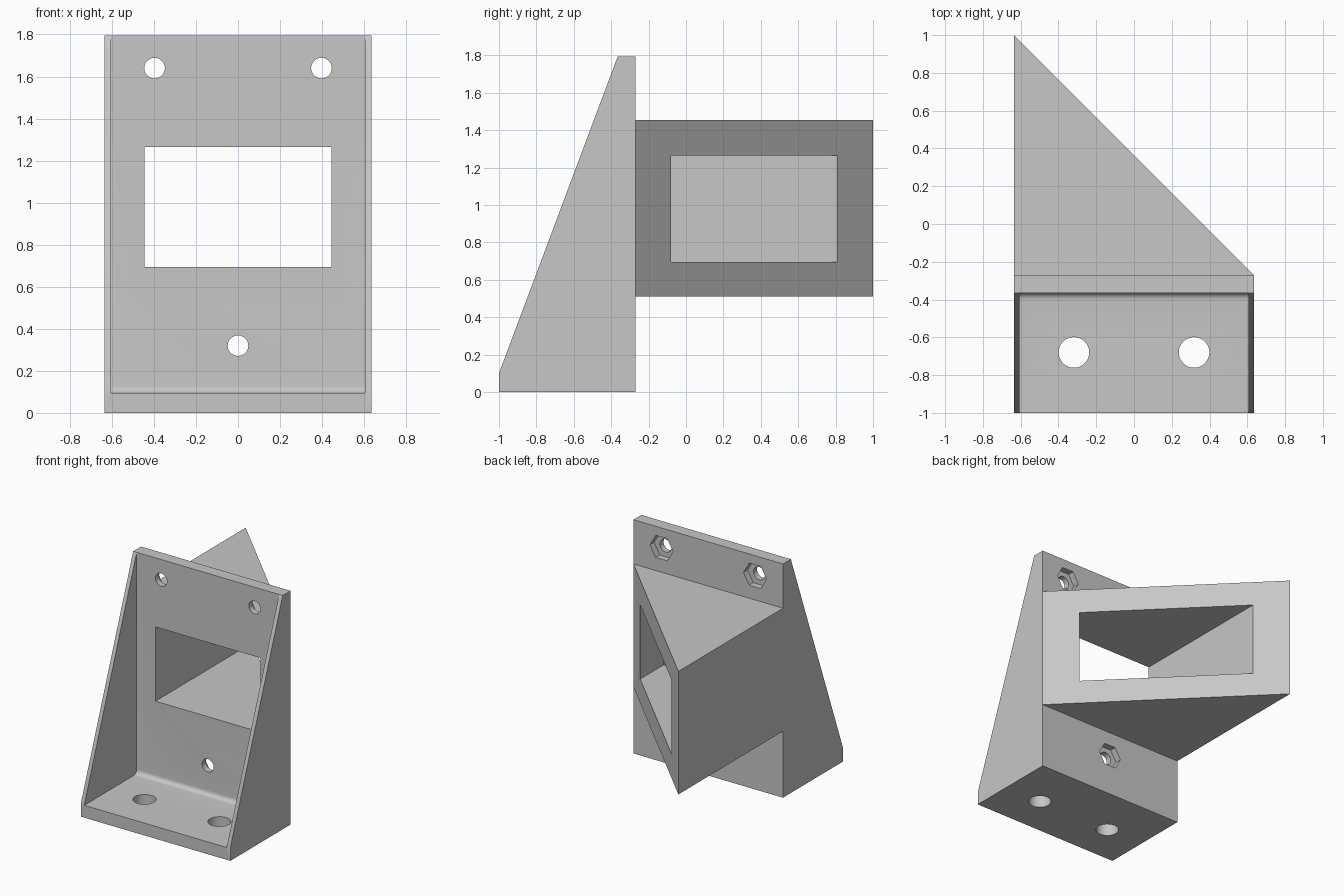
import bpy, bmesh
from math import pi, sin, cos
from mathutils import Matrix

if "Cube" in bpy.data.objects:
    bpy.data.objects.remove(bpy.data.objects["Cube"], do_unlink=True)

grey = bpy.data.materials.new("plain grey")
grey.use_nodes = True
colour = (0.57, 0.57, 0.57, 1)
grey.diffuse_color = colour
grey.node_tree.nodes["Principled BSDF"].inputs["Base Color"].default_value = colour

HALF, TOP = 0.635, 1.795           # half width, height
BACK, PLATE = -0.27, -0.365        # rear and front of the upright plate
WALL, FLOOR = 0.03, 0.095          # side wall and base thickness


def make(name, bm):
    bmesh.ops.recalc_face_normals(bm, faces=bm.faces)
    mesh = bpy.data.meshes.new(name)
    bm.to_mesh(mesh)
    bm.free()
    obj = bpy.data.objects.new(name, mesh)
    bpy.context.collection.objects.link(obj)
    mesh.materials.append(grey)
    return obj


def prism(name, points, offset):
    """Extrude a closed loop of 3D points by an offset."""
    bm = bmesh.new()
    face = bm.faces.new([bm.verts.new(p) for p in points])
    moved = bmesh.ops.extrude_face_region(bm, geom=[face])["geom"]
    verts = [v for v in moved if isinstance(v, bmesh.types.BMVert)]
    bmesh.ops.translate(bm, verts=verts, vec=offset)
    return make(name, bm)


def rod(name, centre, radius, length, axis, sides=48):
    bm = bmesh.new()
    turn = Matrix.Rotation(pi / 2, 4, 'X') if axis == 'Y' else Matrix()
    bmesh.ops.create_cone(bm, cap_ends=True, segments=sides, radius1=radius,
                          radius2=radius, depth=length,
                          matrix=Matrix.Translation(centre) @ turn)
    return make(name, bm)


def combine(target, other, operation):
    mod = target.modifiers.new(operation.lower(), 'BOOLEAN')
    mod.operation, mod.solver, mod.object = operation, 'EXACT', other
    bpy.context.view_layer.objects.active = target
    bpy.ops.object.modifier_apply(modifier=mod.name)
    bpy.data.objects.remove(other, do_unlink=True)


# Bracket body with sloping sides
profile = [(-1, 0), (BACK, 0), (BACK, TOP), (PLATE, TOP), (-1, 0.1)]
bracket = prism("mounting_bracket", [(-HALF, y, z) for y, z in profile], (2 * HALF, 0, 0))

# Hollow between the side walls, with a rounded inner corner
r = 0.035
arc = [(PLATE - r + r * sin(a), FLOOR + r - r * cos(a))
       for a in (i * pi / 16 for i in range(9))]
hollow = [(-1.2, FLOOR)] + arc + [(PLATE, 2), (-1.2, 2)]
inner = HALF - WALL
combine(bracket, prism("hollow_cutter", [(-inner, y, z) for y, z in hollow],
                       (2 * inner, 0, 0)), 'DIFFERENCE')

# Diagonal wedge on the back
plan = [(-HALF, 1), (-HALF, BACK - 0.05), (HALF, BACK - 0.05), (HALF, BACK)]
combine(bracket, prism("wedge", [(x, y, 0.51) for x, y in plan], (0, 0, 0.945)), 'UNION')

# Window through plate and wedge
w = 0.445
window = [(-w, 0.695), (w, 0.695), (w, 1.265), (-w, 1.265)]
combine(bracket, prism("window_cutter", [(x, -0.5, z) for x, z in window],
                       (0, 2, 0)), 'DIFFERENCE')

# Screw holes with hexagonal nut recesses at the back
for x, z in ((-0.397, 1.64), (0.397, 1.64), (0, 0.32)):
    combine(bracket, rod("screw_cutter", (x, PLATE, z), 0.049, 0.4, 'Y'), 'DIFFERENCE')
    nut = rod("nut_cutter", (x, BACK, z), 0.098, 0.1, 'Y', 6)
    # Points of the hexagon lie sideways
    nut.data.transform(Matrix.Translation((x, BACK, z)) @ Matrix.Rotation(pi / 6, 4, 'Y')
                       @ Matrix.Translation((-x, -BACK, -z)))
    combine(bracket, nut, 'DIFFERENCE')

# Base holes
for x in (-0.318, 0.318):
    combine(bracket, rod("base_cutter", (x, -0.68, 0), 0.081, 0.4, 'Z'), 'DIFFERENCE')

bpy.ops.object.select_all(action='DESELECT')
bracket.select_set(True)
bpy.context.view_layer.objects.active = bracket
bpy.ops.object.shade_smooth_by_angle(angle=pi / 6)
